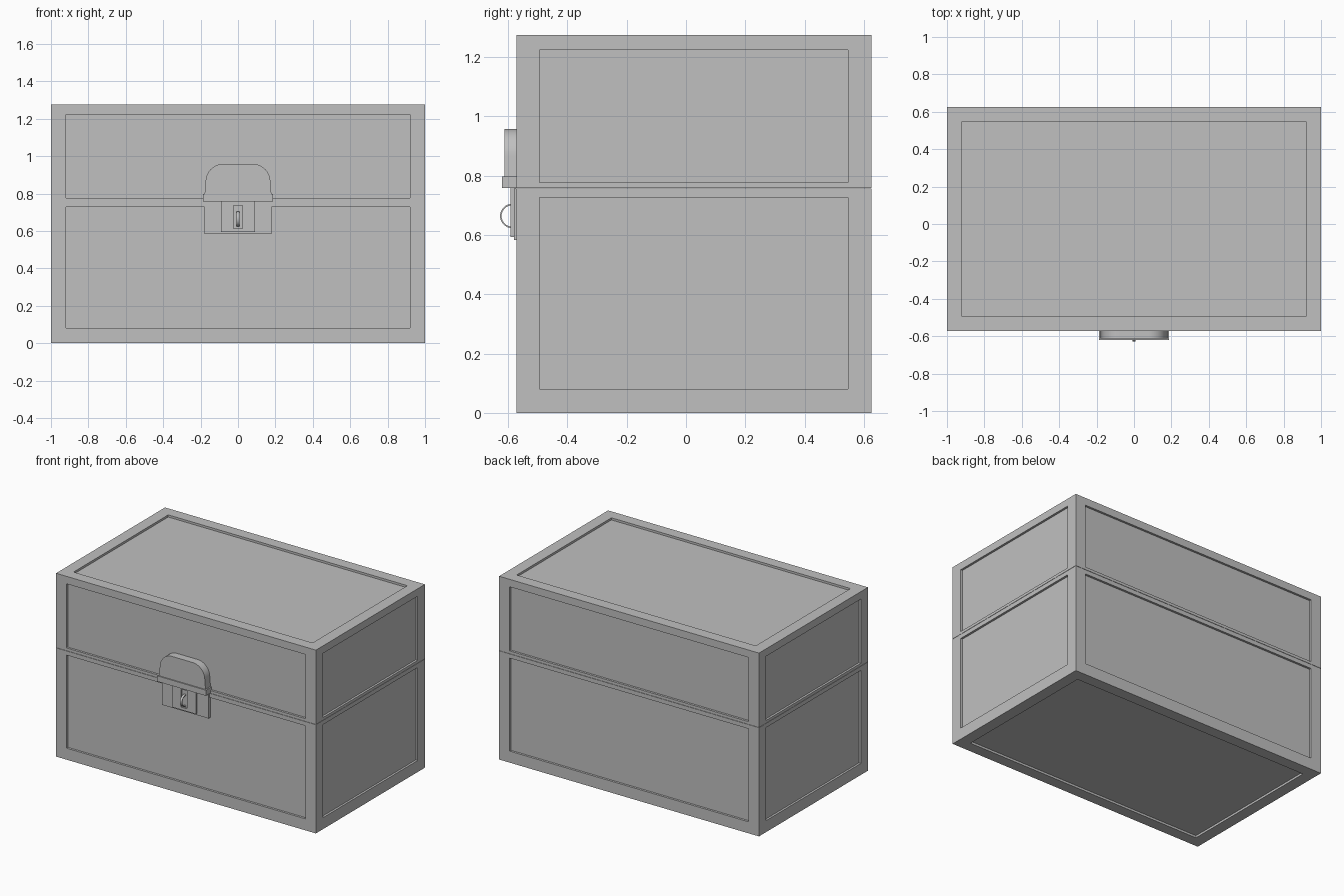
import bpy, bmesh, math
from mathutils import Vector

if "Cube" in bpy.data.objects:
    bpy.data.objects.remove(bpy.data.objects["Cube"])

grey = bpy.data.materials.new("plain grey")
grey.use_nodes = True
GREY = (0.53, 0.53, 0.53, 1)
grey.diffuse_color = GREY
grey.node_tree.nodes["Principled BSDF"].inputs["Base Color"].default_value = GREY


def finish(name, bm):
    bmesh.ops.recalc_face_normals(bm, faces=bm.faces)
    mesh = bpy.data.meshes.new(name)
    bm.to_mesh(mesh)
    bm.free()
    mesh.materials.append(grey)
    obj = bpy.data.objects.new(name, mesh)
    bpy.context.collection.objects.link(obj)
    return obj


def box(name, lo, hi, panel=None, sides=(), depth=0.015):
    """Box from lo to hi; faces whose normal is in sides get a sunken panel
    bounded by the panel (lo, hi) corners."""
    lo, hi = Vector(lo), Vector(hi)
    bm = bmesh.new()
    bmesh.ops.create_cube(bm, size=1)
    for v in bm.verts:
        v.co = [(lo[a] + hi[a]) / 2 + v.co[a] * (hi[a] - lo[a]) for a in range(3)]
    bm.normal_update()
    chosen = [f for f in bm.faces if any(f.normal.dot(Vector(s)) > 0.9 for s in sides)]
    for face in chosen:
        normal = face.normal.copy()
        axis = max(range(3), key=lambda a: abs(normal[a]))
        bmesh.ops.inset_individual(bm, faces=[face], thickness=0.005)
        for v in face.verts:
            for a in range(3):
                if a != axis:
                    v.co[a] = panel[0][a] if v.co[a] < (lo[a] + hi[a]) / 2 else panel[1][a]
        sunk = bmesh.ops.extrude_discrete_faces(bm, faces=[face])["faces"][0]
        bmesh.ops.translate(bm, verts=sunk.verts, vec=-normal * depth)
    return finish(name, bm)


def prism(name, points, along):
    """Closed profile of 3D points, extruded by the vector along."""
    bm = bmesh.new()
    face = bm.faces.new([bm.verts.new(p) for p in points])
    geom = bmesh.ops.extrude_face_region(bm, geom=[face])["geom"]
    bmesh.ops.translate(bm, verts=[g for g in geom if isinstance(g, bmesh.types.BMVert)], vec=along)
    return finish(name, bm)


def smooth(obj):
    bpy.ops.object.select_all(action="DESELECT")
    obj.select_set(True)
    bpy.context.view_layer.objects.active = obj
    bpy.ops.object.shade_smooth_by_angle(angle=math.radians(35))


# Chest halves with sunken panels
FRONT, BACK, LEFT, RIGHT = (0, -1, 0), (0, 1, 0), (1, 0, 0), (-1, 0, 0)
around = [FRONT, BACK, LEFT, RIGHT]
box("chest_base", (-1, -0.572, 0), (1, 0.626, 0.756),
    ((-0.92, -0.494, 0.08), (0.92, 0.547, 0.727)), around + [(0, 0, -1)])
box("chest_lid", (-1, -0.572, 0.758), (1, 0.626, 1.275),
    ((-0.92, -0.494, 0.777), (0.92, 0.547, 1.223)), around + [(0, 0, 1)])

# Latch: backing plate and slotted hasp
box("latch_plate", (-0.18, -0.58, 0.583), (0.18, -0.55, 0.756))
box("latch_hasp", (-0.09, -0.592, 0.594), (0.09, -0.575, 0.77),
    ((-0.023, 0, 0.613), (0.023, 0, 0.737)), [FRONT], 0.011)

# Staple: thin half-round strap through the slot
strap = []
for radius, order in ((0.041, 1), (0.036, -1)):
    arc = [(-0.575, 0.664 + radius)]
    for i in range(17):
        t = math.pi / 2 + math.pi * i / 16
        arc.append((-0.586 + radius * math.cos(t), 0.664 + radius * math.sin(t)))
    arc.append((-0.575, 0.664 - radius))
    strap += arc[::order]
smooth(prism("latch_staple", [(-0.008, y, z) for y, z in strap], (0.016, 0, 0)))

# Domed latch cover and its lower rim
half = [(0.179, 0.79)]
for i in range(13):
    t = math.pi / 2 * i / 12
    half.append((0.08 + 0.093 * math.cos(t), 0.862 + 0.096 * math.sin(t)))
outline = half + [(-x, z) for x, z in reversed(half)]
smooth(prism("latch_cover", [(x, -0.612, z) for x, z in outline], (0, 0.062, 0)))
box("latch_rim", (-0.188, -0.62, 0.758), (0.188, -0.55, 0.797))
